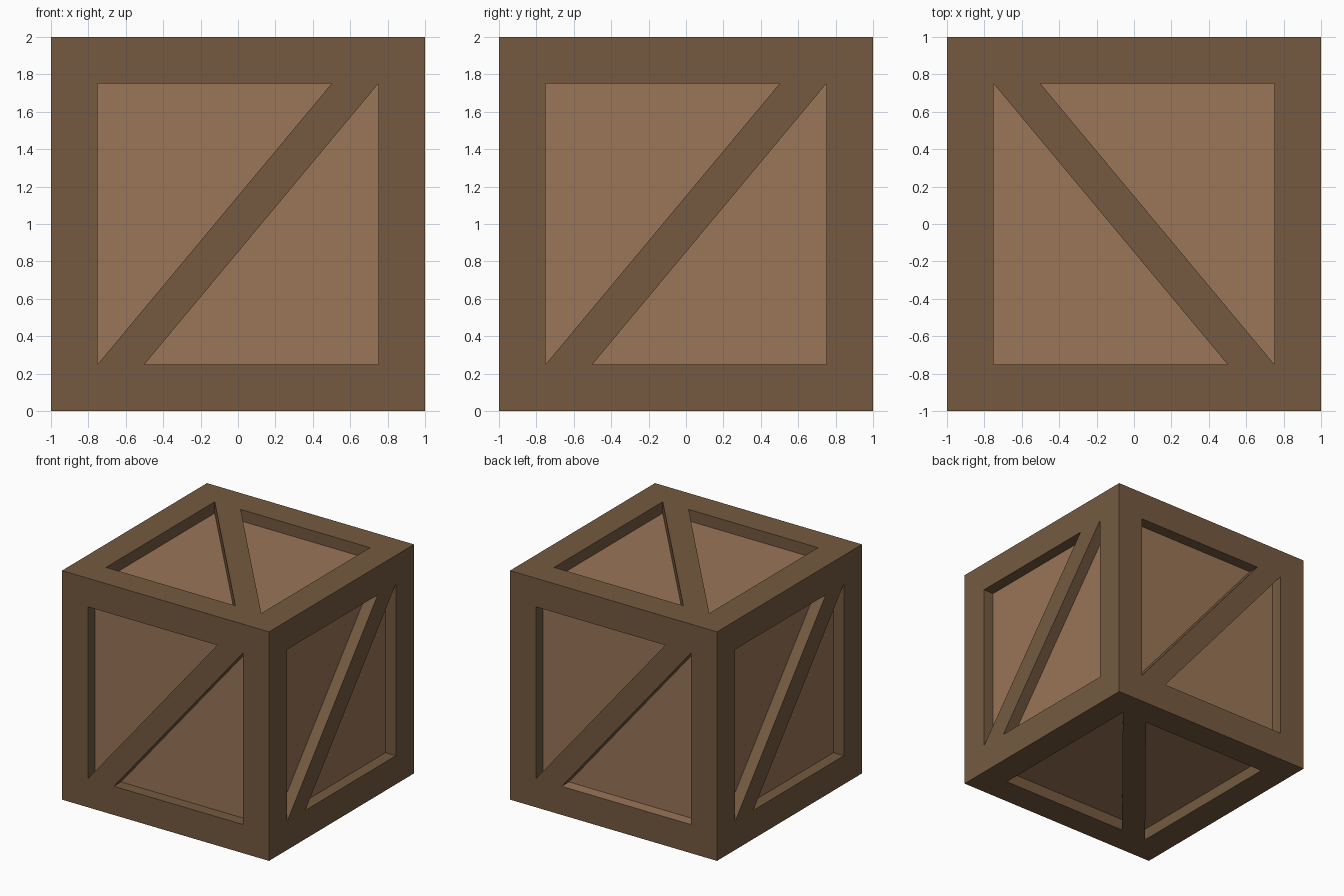
import bpy, bmesh
from mathutils import Matrix, Vector
from math import pi

if "Cube" in bpy.data.objects:
    bpy.data.objects.remove(bpy.data.objects["Cube"])


def material(name, rgb):
    m = bpy.data.materials.new(name)
    m.diffuse_color = (*rgb, 1)
    m.use_nodes = True
    m.node_tree.nodes["Principled BSDF"].inputs["Base Color"].default_value = m.diffuse_color
    return m


S, I, T, DEPTH = 1.0, 0.75, 0.5, 0.1   # half size, inner frame edge, brace tip, recess

# One side in its own plane: outer corners, then the corners of the two triangular recesses
P = [(-S, -S), (-S, S), (S, S), (S, -S),
     (-I, -I), (-I, I), (T, I), (I, I), (I, -I), (-T, -I)]
FRAME = [(0, 4, 5, 1), (1, 5, 6, 7, 2), (2, 7, 8, 3), (3, 8, 9, 4, 0), (4, 9, 7, 6)]
RECESSES = [(4, 5, 6), (9, 7, 8)]

# Orientation of each side: columns are across, up, outward
front = Matrix(((1, 0, 0), (0, 0, -1), (0, 1, 0)))
top = Matrix(((1, 0, 0), (0, -1, 0), (0, 0, 1)))
sides = [Matrix.Rotation(k * pi / 2, 3, 'Z') @ front for k in range(4)]
sides += [top, Matrix.Rotation(pi, 3, 'Y') @ top]

bm = bmesh.new()
for n, mat in enumerate(sides):
    def add(pts, index=0):
        vs = [bm.verts.new(mat @ Vector(p) + Vector((0, 0, S))) for p in pts]
        bm.faces.new(vs).material_index = index

    # border planks and diagonal brace
    for f in FRAME:
        add([(*P[i], S) for i in f])
    # recess walls and board panels
    for tri in RECESSES:
        add([(*P[i], S - DEPTH) for i in tri], 1)
        for a, b in zip(tri, tri[1:] + tri[:1]):
            light = n == 2 and (a, b) == (8, 9)      # lighter sill at the back
            add([(*P[a], S), (*P[b], S), (*P[b], S - DEPTH), (*P[a], S - DEPTH)], int(light))

bmesh.ops.remove_doubles(bm, verts=bm.verts, dist=1e-4)
bmesh.ops.recalc_face_normals(bm, faces=bm.faces)
me = bpy.data.meshes.new("wooden_crate")
bm.to_mesh(me)
bm.free()
me.materials.append(material("dark frame wood", (0.178, 0.102, 0.051)))
me.materials.append(material("light panel wood", (0.325, 0.178, 0.096)))
bpy.context.collection.objects.link(bpy.data.objects.new("wooden_crate", me))
